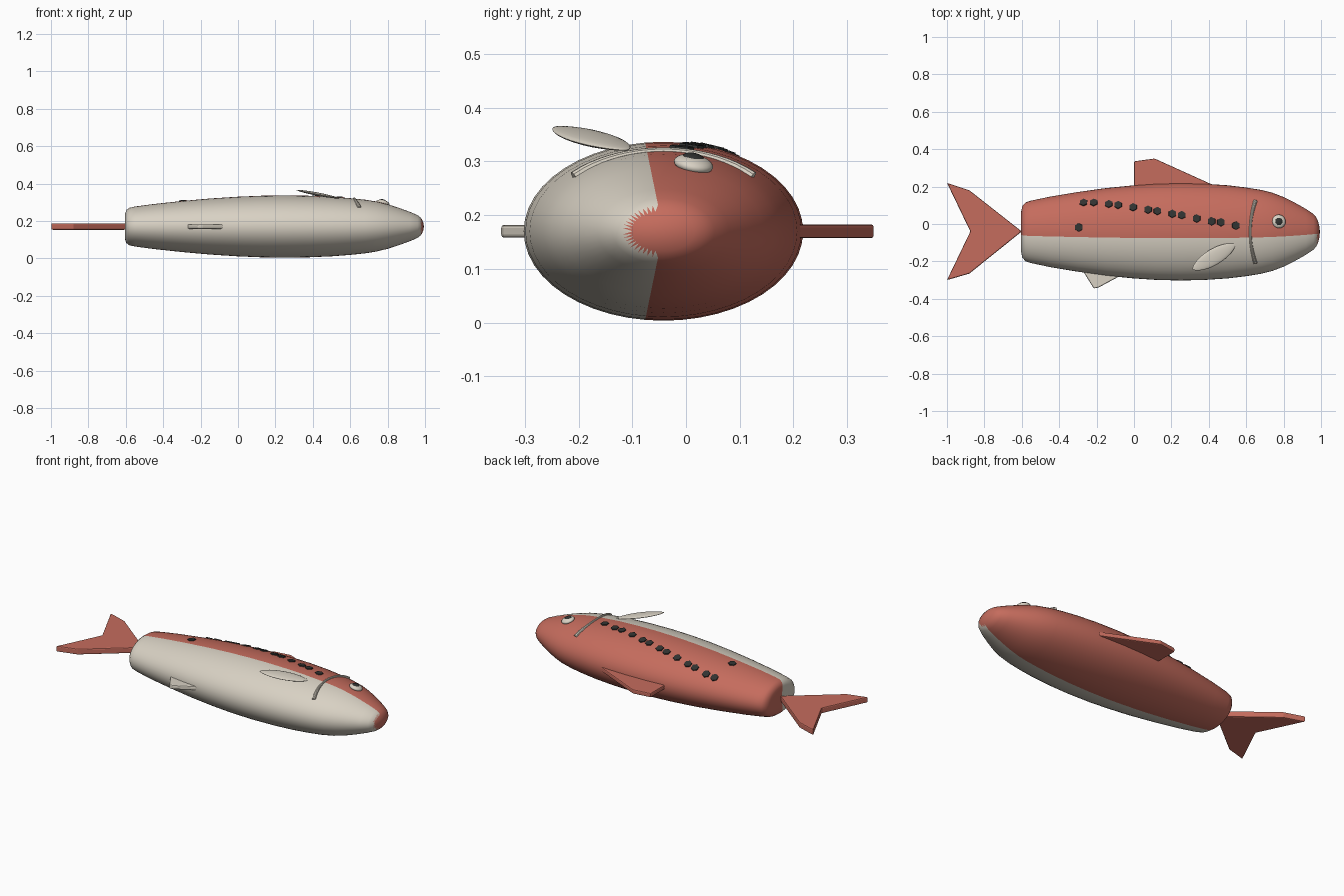
import bpy, bmesh, math
from mathutils import Vector, Matrix

default = bpy.data.objects.get("Cube")
if default:
    bpy.data.objects.remove(default, do_unlink=True)


def material(name, rgb):
    m = bpy.data.materials.new(name)
    m.use_nodes = True
    m.diffuse_color = (*rgb, 1)
    m.node_tree.nodes["Principled BSDF"].inputs["Base Color"].default_value = (*rgb, 1)
    return m


RED = material("salmon_red", (0.56, 0.15, 0.11))
CREAM = material("cream", (0.69, 0.64, 0.55))
DARK = material("charcoal", (0.03, 0.032, 0.03))

CY, CZ, FLAT = -0.042, 0.17, 0.64      # body axis and cross-section flattening
PROFILE = [(-0.605, 0), (-0.605, 0.06), (-0.603, 0.11), (-0.597, 0.138), (-0.58, 0.157),
           (-0.55, 0.167), (-0.45, 0.188), (-0.3, 0.213), (-0.15, 0.234), (0, 0.249),
           (0.12, 0.257), (0.25, 0.26), (0.38, 0.257), (0.5, 0.249), (0.6, 0.237),
           (0.68, 0.224), (0.74, 0.209), (0.8, 0.186), (0.86, 0.156), (0.92, 0.122),
           (0.96, 0.095), (0.975, 0.077), (0.984, 0.058), (0.991, 0.03), (0.994, 0)]


def finish(bm, name, mats, smooth=True):
    bmesh.ops.recalc_face_normals(bm, faces=bm.faces)
    mesh = bpy.data.meshes.new(name)
    bm.to_mesh(mesh)
    bm.free()
    ob = bpy.data.objects.new(name, mesh)
    bpy.context.collection.objects.link(ob)
    for m in mats:
        mesh.materials.append(m)
    if smooth:
        bpy.context.view_layer.objects.active = ob
        ob.select_set(True)
        bpy.ops.object.shade_smooth_by_angle(angle=math.radians(40))
        ob.select_set(False)
    return ob


def lathe(profile, flat, segments):
    """Spin (x, radius) points round the x axis, flattened in z."""
    bm = bmesh.new()
    verts = [bm.verts.new((x, r, 0)) for x, r in profile]
    edges = [bm.edges.new(pair) for pair in zip(verts, verts[1:])]
    bmesh.ops.spin(bm, geom=verts + edges, cent=(0, 0, 0), axis=(1, 0, 0),
                   angle=math.tau, steps=segments, use_merge=True)
    bmesh.ops.remove_doubles(bm, verts=bm.verts, dist=1e-5)
    bmesh.ops.scale(bm, vec=(1, 1, flat), verts=bm.verts)
    return bm


def radius_at(x):
    for (x0, r0), (x1, r1) in zip(PROFILE, PROFILE[1:]):
        if x0 < x1 and x0 <= x <= x1:
            return r0 + (r1 - r0) * (x - x0) / (x1 - x0)
    return 0


def skin(x, y):
    """Point on the upper skin of the body."""
    r = radius_at(x)
    return Vector((x, y, CZ + FLAT * math.sqrt(max(r * r - (y - CY) ** 2, 0))))


def skin_frame(x, y):
    d = 0.02
    n = (skin(x + d, y) - skin(x - d, y)).cross(skin(x, y + d) - skin(x, y - d))
    turn = Vector((0, 0, 1)).rotation_difference(n.normalized())
    return Matrix.Translation(skin(x, y)) @ turn.to_matrix().to_4x4()


# Body: red back and nose, cream belly
bm = lathe(PROFILE, FLAT, 48)
bmesh.ops.triangulate(bm, faces=bm.faces)
for f in bm.faces:
    c = f.calc_center_median()
    r = math.hypot(c.y, c.z / FLAT)
    nose = c.x > 0.9 and r < 0.067
    f.material_index = int(c.y < -0.13 * r and not nose)
bmesh.ops.translate(bm, vec=(0, CY, CZ), verts=bm.verts)
finish(bm, "body", [RED, CREAM])


# Flat fins
def fin(name, outline, thickness, mat):
    bm = bmesh.new()
    face = bm.faces.new([bm.verts.new((x, y, CZ - thickness / 2)) for x, y in outline])
    ext = bmesh.ops.extrude_face_region(bm, geom=[face])
    top = [v for v in ext["geom"] if isinstance(v, bmesh.types.BMVert)]
    bmesh.ops.translate(bm, vec=(0, 0, thickness), verts=top)
    ob = finish(bm, name, [mat], smooth=False)
    bevel = ob.modifiers.new("soft_edge", "BEVEL")
    bevel.width, bevel.segments = 0.006, 2


fin("tail_fin", [(-0.6, -0.04), (-0.88, 0.18), (-1, 0.22), (-0.875, -0.04),
                 (-1, -0.3), (-0.88, -0.265)], 0.035, RED)
fin("dorsal_fin", [(0, 0.19), (0, 0.335), (0.11, 0.35), (0.42, 0.21), (0.4, 0.19)],
    0.026, RED)
fin("anal_fin", [(-0.28, -0.24), (-0.215, -0.345), (-0.19, -0.34), (-0.06, -0.27),
                 (-0.06, -0.24)], 0.024, CREAM)

# Leaf-shaped side fin lifting away from the skin
leaf = [(-0.133 * math.cos(math.pi * i / 14), 0.044 * math.sin(math.pi * i / 14) ** 1.3)
        for i in range(15)]
bm = lathe(leaf, 0.2, 20)
bm.transform(Matrix.Translation((0.427, -0.176, 0.343))
             @ Matrix.Rotation(0.19, 4, "Y") @ Matrix.Rotation(0.52, 4, "Z"))
finish(bm, "side_fin", [CREAM])

# Gill line: a tube following the skin
curve = bpy.data.curves.new("gill_line", "CURVE")
curve.dimensions = "3D"
curve.bevel_depth, curve.bevel_resolution = 0.009, 3
curve.use_fill_caps = True
spline = curve.splines.new("POLY")
spline.points.add(20)
for i, p in enumerate(spline.points):
    t = i / 10 - 1
    p.co = (*skin(0.622 + 0.027 * t * t, CY + 0.166 * t), 1)
    p.radius = 0.75 + 0.45 * t * t
curve.materials.append(CREAM)
gill = bpy.data.objects.new("gill_line", curve)
bpy.context.collection.objects.link(gill)
bpy.context.view_layer.objects.active = gill
gill.select_set(True)
bpy.ops.object.convert(target="MESH")
bpy.ops.object.shade_smooth_by_angle()
gill.select_set(False)


# Eye and pupil
def dome(name, radius, height, lift, mat):
    bm = bmesh.new()
    bmesh.ops.create_uvsphere(bm, u_segments=24, v_segments=12, radius=1)
    bm.transform(skin_frame(0.775, 0.014)
                 @ Matrix.Diagonal((radius, radius, height, 1)))
    bmesh.ops.translate(bm, vec=(0, 0, lift), verts=bm.verts)
    finish(bm, name, [mat])


dome("eye", 0.037, 0.016, 0.005, CREAM)
dome("pupil", 0.021, 0.009, 0.016, DARK)

# Row of hexagonal spots along the side
SPOTS = [(-0.27, 0.115), (-0.215, 0.115), (-0.135, 0.107), (-0.085, 0.102), (-0.005, 0.09),
         (0.075, 0.077), (0.125, 0.07), (0.205, 0.055), (0.255, 0.048), (0.335, 0.03),
         (0.415, 0.015), (0.465, 0.01), (0.545, -0.008), (-0.295, -0.018)]
bm = bmesh.new()
for x, y in SPOTS:
    bmesh.ops.create_cone(bm, cap_ends=True, segments=6, radius1=0.024, radius2=0.022,
                          depth=0.009, matrix=skin_frame(x, y))
finish(bm, "side_spots", [DARK], smooth=False)
